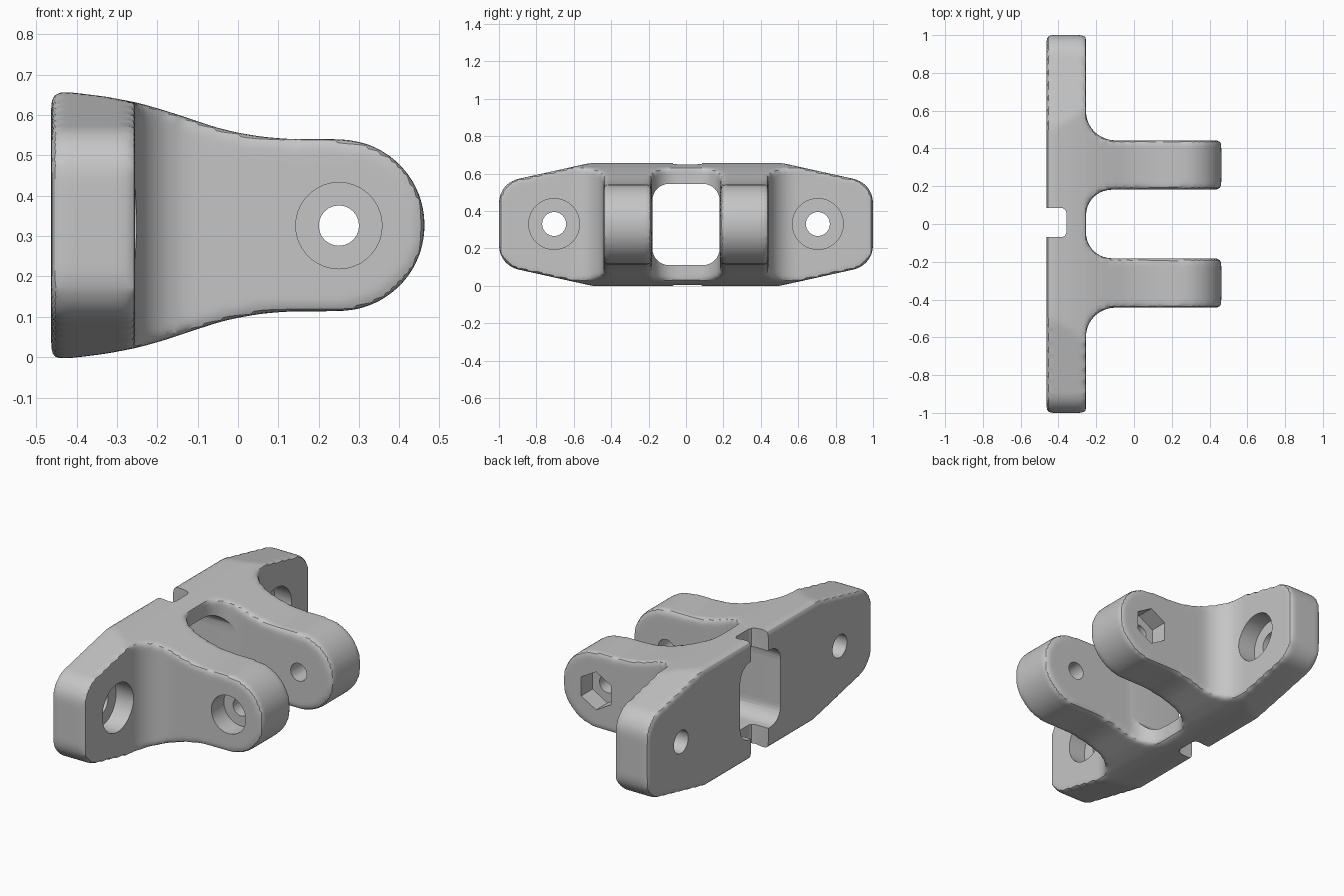
import bpy, bmesh, math

if "Cube" in bpy.data.objects:
    bpy.data.objects.remove(bpy.data.objects["Cube"])

ZC = 0.329          # mid height of the bracket


def arc(cx, cy, r, a0, a1, n=8):
    return [(cx + r * math.cos(math.radians(a0 + (a1 - a0) * i / n)),
             cy + r * math.sin(math.radians(a0 + (a1 - a0) * i / n))) for i in range(n + 1)]


def prism(name, pts, axis, lo, hi):
    """Extrude a 2D outline along an axis."""
    place = {'x': lambda a, b, t: (t, a, b),
             'y': lambda a, b, t: (a, t, b),
             'z': lambda a, b, t: (a, b, t)}[axis]
    bm = bmesh.new()
    low = [bm.verts.new(place(a, b, lo)) for a, b in pts]
    top = [bm.verts.new(place(a, b, hi)) for a, b in pts]
    bm.faces.new(low)
    bm.faces.new(top[::-1])
    for i in range(len(pts)):
        j = (i + 1) % len(pts)
        bm.faces.new((low[j], low[i], top[i], top[j]))
    bmesh.ops.recalc_face_normals(bm, faces=bm.faces)
    if bm.calc_volume(signed=True) < 0:
        bmesh.ops.reverse_faces(bm, faces=bm.faces)
    mesh = bpy.data.meshes.new(name)
    bm.to_mesh(mesh)
    bm.free()
    ob = bpy.data.objects.new(name, mesh)
    bpy.context.collection.objects.link(ob)
    return ob


def apply(ob, mod):
    bpy.context.view_layer.objects.active = ob
    bpy.ops.object.modifier_apply(modifier=mod.name)


def boolean(ob, cutter, operation='DIFFERENCE'):
    cutter.hide_render = True
    mod = ob.modifiers.new("cut", 'BOOLEAN')
    mod.operation = operation
    mod.solver = 'EXACT'
    mod.object = cutter
    apply(ob, mod)
    bpy.data.objects.remove(cutter, do_unlink=True)


def circle(cx, cy, r, n=32, start=0):
    return arc(cx, cy, r, start, start + 360, n)[:-1]


# plan outline: back plate with two filleted arms
half = ([(-0.463, 1.1), (-0.255, 1.1)] + arc(-0.10, 0.597, 0.155, 180, 270)
        + [(0.6, 0.442), (0.6, 0.182)] + arc(-0.12, 0.047, 0.135, 90, 180))
plan = half + [(x, -y) for x, y in reversed(half)]
bracket = prism("hinge_bracket", plan, 'z', -0.1, 0.8)

# side outline: tall at the plate, sweeping down to round arm ends
sweep = [(-0.6, 0.331), (-0.42, 0.33), (-0.33, 0.319), (-0.25, 0.304), (-0.18, 0.284),
         (-0.12, 0.264), (-0.05, 0.241), (0, 0.229), (0.06, 0.219), (0.12, 0.214)]
side = ([(x, ZC - 0.002 + h) for x, h in sweep]
        + arc(0.25, ZC - 0.002, 0.213, 90, -90, 24)
        + [(x, ZC - 0.002 - h) for x, h in reversed(sweep)])
boolean(bracket, prism("side_outline", side, 'y', -1.3, 1.3), 'INTERSECT')

# plate outline: tapered ends with round corners
quarter = [(0.40, 0.352)] + list(reversed(arc(0.87, 0.115, 0.13, 0, 78)))
right = quarter + [(y, -h) for y, h in reversed(quarter)]
outline = [(y, ZC + h) for y, h in right + [(-y, -h) for y, h in right]]
boolean(bracket, prism("plate_outline", outline, 'x', -0.8, 0.8), 'INTERSECT')

# soft outer edges: even surface grid, then smoothing
grid = bracket.modifiers.new("even_grid", 'REMESH')
grid.mode = 'VOXEL'
grid.voxel_size = 0.015
apply(bracket, grid)
soft = bracket.modifiers.new("soft_edges", 'SMOOTH')
soft.factor = 0.5
soft.iterations = 6
apply(bracket, soft)

# rounded window through the middle of the plate
window = (arc(0.09, 0.455, 0.09, 0, 90) + arc(-0.09, 0.455, 0.09, 90, 180)
          + arc(-0.09, 0.2, 0.09, 180, 270) + arc(0.09, 0.2, 0.09, 270, 360))
boolean(bracket, prism("window_cutter", window, 'x', -0.8, -0.1))

# slot down the back
slot = [(-0.6, -0.07), (-0.38, -0.07), (-0.365, -0.062), (-0.357, -0.045),
        (-0.357, 0.06), (-0.365, 0.077), (-0.38, 0.085), (-0.6, 0.085)]
boolean(bracket, prism("slot_cutter", slot, 'z', -0.2, 0.9))

# counterbored screw holes in the plate
for s in (-1, 1):
    boolean(bracket, prism("screw_hole", circle(s * 0.705, 0.33, 0.064), 'x', -0.8, 0.0))
    boolean(bracket, prism("screw_recess", circle(s * 0.705, 0.33, 0.136, 40), 'x', -0.36, 0.0))

# pivot hole through both arms, round recess in front, hexagonal recess behind
boolean(bracket, prism("pivot_hole", circle(0.25, 0.326, 0.05, 24), 'y', -0.8, 0.8))
boolean(bracket, prism("bolt_recess", circle(0.25, 0.326, 0.107, 36), 'y', -0.8, -0.33))
boolean(bracket, prism("nut_recess", circle(0.25, 0.326, 0.107, 6, 30), 'y', 0.34, 0.8))

# single grey finish
grey = bpy.data.materials.new("plain_grey")
grey.diffuse_color = (0.56, 0.56, 0.56, 1)
grey.use_nodes = True
grey.node_tree.nodes["Principled BSDF"].inputs["Base Color"].default_value = grey.diffuse_color
bracket.data.materials.clear()
bracket.data.materials.append(grey)
for p in bracket.data.polygons:
    p.material_index = 0

bpy.ops.object.select_all(action='DESELECT')
bracket.select_set(True)
bpy.context.view_layer.objects.active = bracket
bpy.ops.object.shade_smooth_by_angle(angle=math.radians(30))
